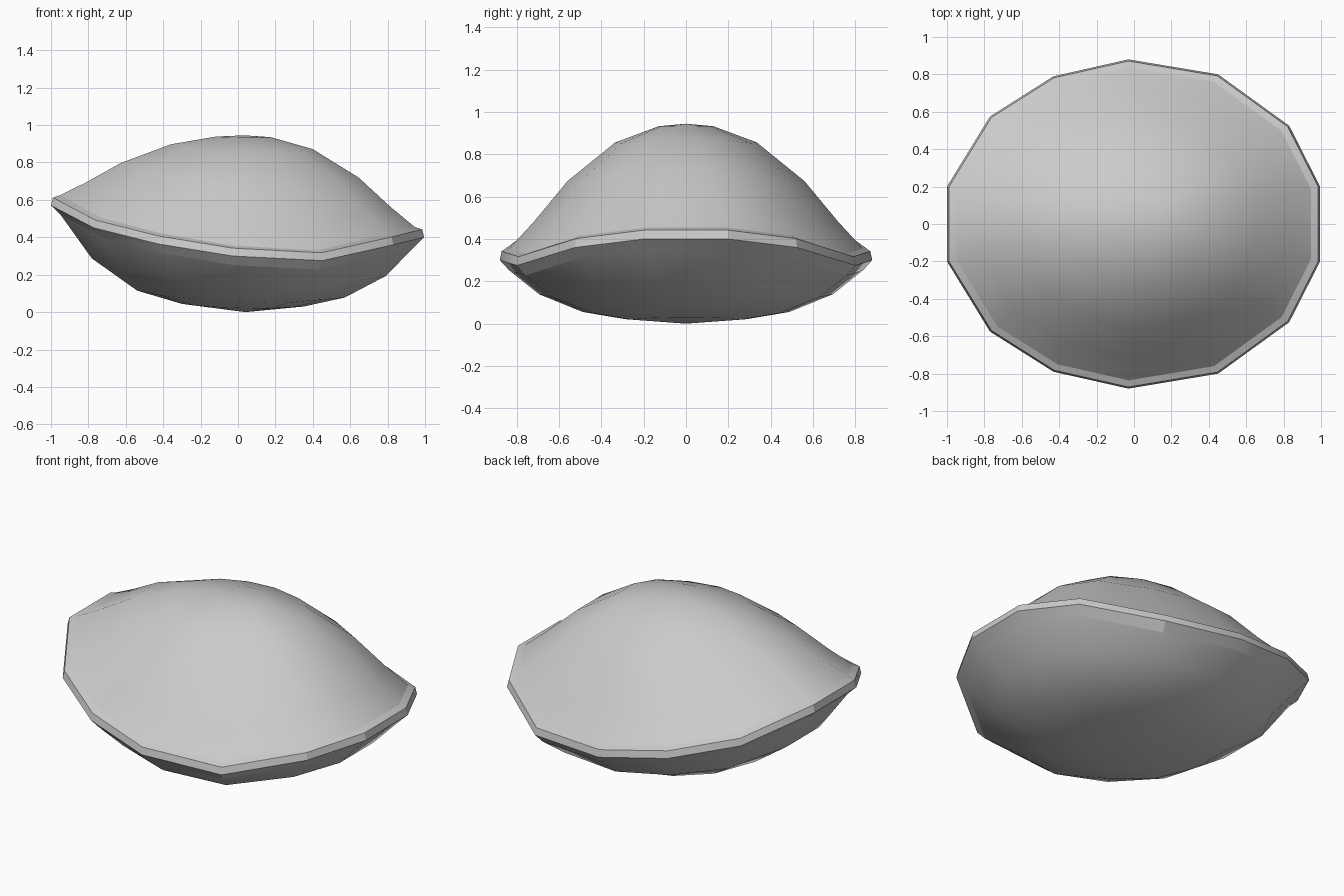
import bpy, bmesh, math

if "Cube" in bpy.data.objects:
    bpy.data.objects.remove(bpy.data.objects["Cube"])

# Half of the 14-sided rim outline: x, y, height of its outer ridge
HALF = [(-1.0, .20, .57), (-.77, .575, .45), (-.43, .79, .365), (-.03, .88, .30),
        (.45, .80, .275), (.83, .525, .36), (.995, .20, .40)]
OUTLINE = HALF + [(x, -y, z) for x, y, z in reversed(HALF)]


def offset(scale, dz):
    return [(x * scale, y * scale, z + dz) for x, y, z in OUTLINE]


def loft(name, rings, tip=None, closed=False, flip=False, angle=180):
    """Skin a stack of rings, optionally ending in a point or looping back."""
    bm = bmesh.new()
    loops = [[bm.verts.new(p) for p in ring] for ring in rings]
    n = len(OUTLINE)
    pairs = list(zip(loops, loops[1:]))
    if closed:
        pairs.append((loops[-1], loops[0]))
    for a, b in pairs:
        for i in range(n):
            j = (i + 1) % n
            bm.faces.new((a[i], a[j], b[j], b[i]))
    if tip:
        t = bm.verts.new(tip)
        for i in range(n):
            bm.faces.new((loops[-1][i], loops[-1][(i + 1) % n], t))
    bmesh.ops.recalc_face_normals(bm, faces=bm.faces)
    if not closed:
        bm.normal_update()
        # open shells face away from the body's middle
        total = sum(f.normal.z * f.calc_area() for f in bm.faces)
        if (total < 0) != flip:
            bmesh.ops.reverse_faces(bm, faces=bm.faces)
    me = bpy.data.meshes.new(name)
    bm.to_mesh(me)
    bm.free()
    ob = bpy.data.objects.new(name, me)
    bpy.context.collection.objects.link(ob)
    bpy.ops.object.select_all(action='DESELECT')
    ob.select_set(True)
    bpy.context.view_layer.objects.active = ob
    bpy.ops.object.shade_smooth_by_angle(angle=math.radians(angle))
    return ob


def shell(name, edge, tip, profile, flip):
    """Rings shrinking from the edge to the tip: (radius share, height share)."""
    cx, cy, cz = tip
    rings = [[(cx + f * (x - cx), cy + f * (y - cy), z + t * (cz - z))
              for x, y, z in edge] for f, t in profile]
    return loft(name, rings, tip, flip=flip)


upper_edge = offset(.95, .055)
lower_edge = offset(.95, -.048)

# Domed upper shell
shell("upper_shell", upper_edge, (.035, 0, .945),
      [(1, 0), (.86, .215), (.67, .54), (.40, .85), (.155, .98)], False)

# Shallow lower shell
shell("lower_shell", lower_edge, (.04, 0, 0),
      [(1, 0), (.83, .45), (.585, .78), (.345, .915)], True)

# Raised band around the seam
loft("rim_band", [upper_edge, offset(.99, .042), offset(1.0, 0), lower_edge],
     closed=True, angle=25)
